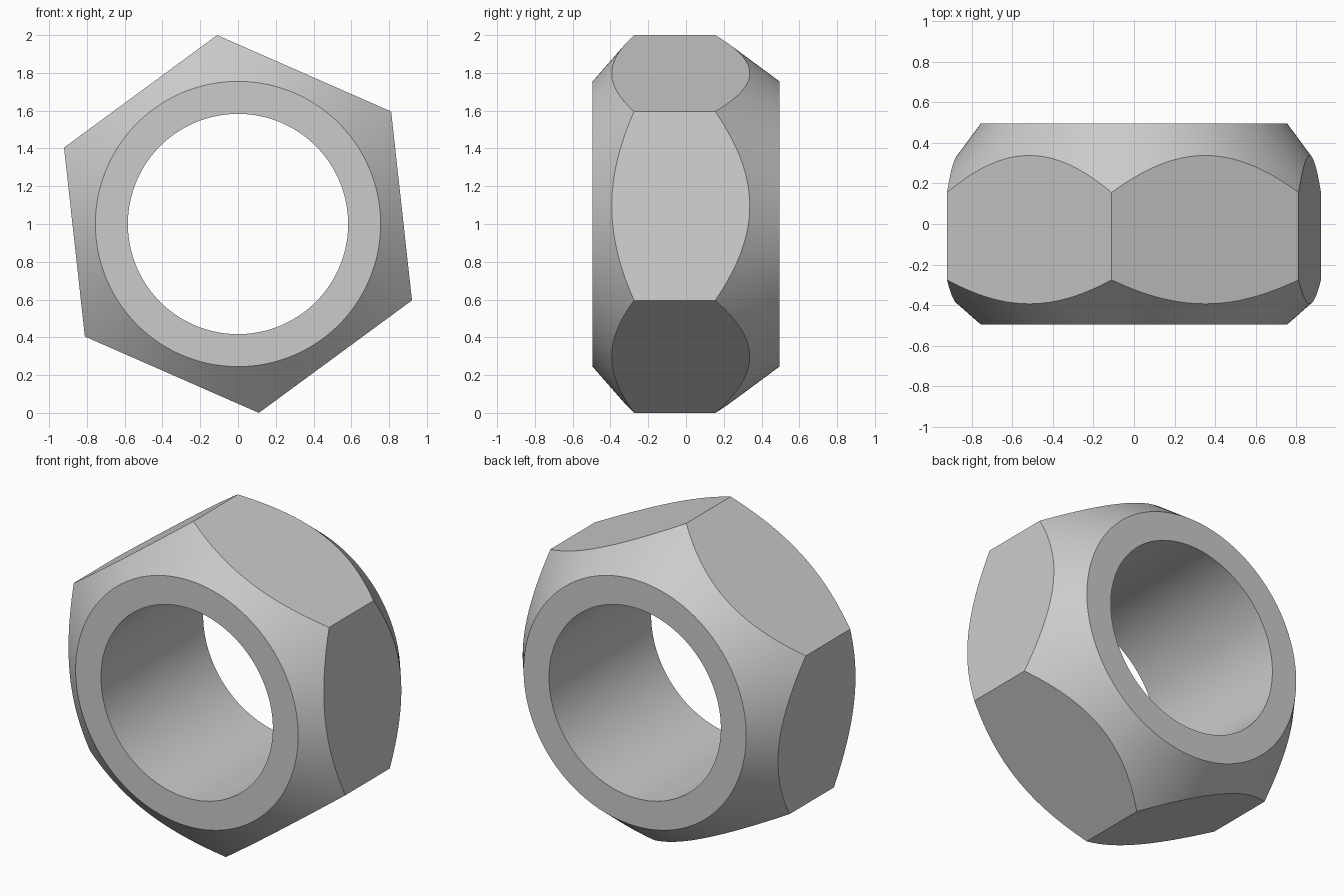
import bpy
import bmesh
from math import cos, pi, radians, sin

cube = bpy.data.objects.get("Cube")
if cube:
    bpy.data.objects.remove(cube, do_unlink=True)

CORNER_R = 1.006               # hexagon corner radius
APOTHEM = CORNER_R * cos(pi / 6)
RING_R, HOLE_R = 0.755, 0.583  # flat end ring
HALF = 0.495                   # half of the thickness
FRONT_EDGE, BACK_EDGE = -0.275, 0.155  # chamfer depth at the corners
TURN = radians(36.3)           # roll of the hexagon about its axis
PER_SIDE = 32
COUNT = 6 * PER_SIDE


def chamfer_y(radius, end, edge):
    """Depth of the conical chamfer at a given radius."""
    return end + (edge - end) * (radius - RING_R) / (CORNER_R - RING_R)


# Steel colour
steel = bpy.data.materials.new("grey steel")
steel.use_nodes = True
colour = (0.6, 0.6, 0.6, 1)
steel.diffuse_color = colour
steel.node_tree.nodes["Principled BSDF"].inputs["Base Color"].default_value = colour

# Closed cross-sections around the axis, following the hexagon outline
bm = bmesh.new()
sections = []
for i in range(COUNT):
    local = (i % PER_SIDE) / PER_SIDE * pi / 3 - pi / 6
    angle = TURN + 2 * pi * i / COUNT
    hex_r = APOTHEM / cos(local)
    profile = [
        (HOLE_R, -HALF), (RING_R, -HALF),
        (hex_r, chamfer_y(hex_r, -HALF, FRONT_EDGE)),
        (hex_r, chamfer_y(hex_r, HALF, BACK_EDGE)),
        (RING_R, HALF), (HOLE_R, HALF),
    ]
    sections.append([bm.verts.new((r * cos(angle), y, 1 + r * sin(angle)))
                     for r, y in profile])

# Skin the end rings, chamfers and bore, leaving out the six flats
for i, a in enumerate(sections):
    b = sections[(i + 1) % COUNT]
    for j in range(6):
        k = (j + 1) % 6
        if j != 2:
            bm.faces.new((a[j], a[k], b[k], b[j]))

# Each wrench flat is a single face
for side in range(6):
    cols = [sections[(side * PER_SIDE + n) % COUNT] for n in range(PER_SIDE + 1)]
    bm.faces.new([c[2] for c in cols] + [c[3] for c in reversed(cols)])

bmesh.ops.recalc_face_normals(bm, faces=bm.faces)
mesh = bpy.data.meshes.new("hex_nut")
bm.to_mesh(mesh)
bm.free()
mesh.materials.append(steel)
nut = bpy.data.objects.new("hex_nut", mesh)
bpy.context.collection.objects.link(nut)

# Smooth bore and chamfers with crisp edges
bpy.ops.object.select_all(action="DESELECT")
nut.select_set(True)
bpy.context.view_layer.objects.active = nut
bpy.ops.object.shade_smooth_by_angle(angle=radians(25))
